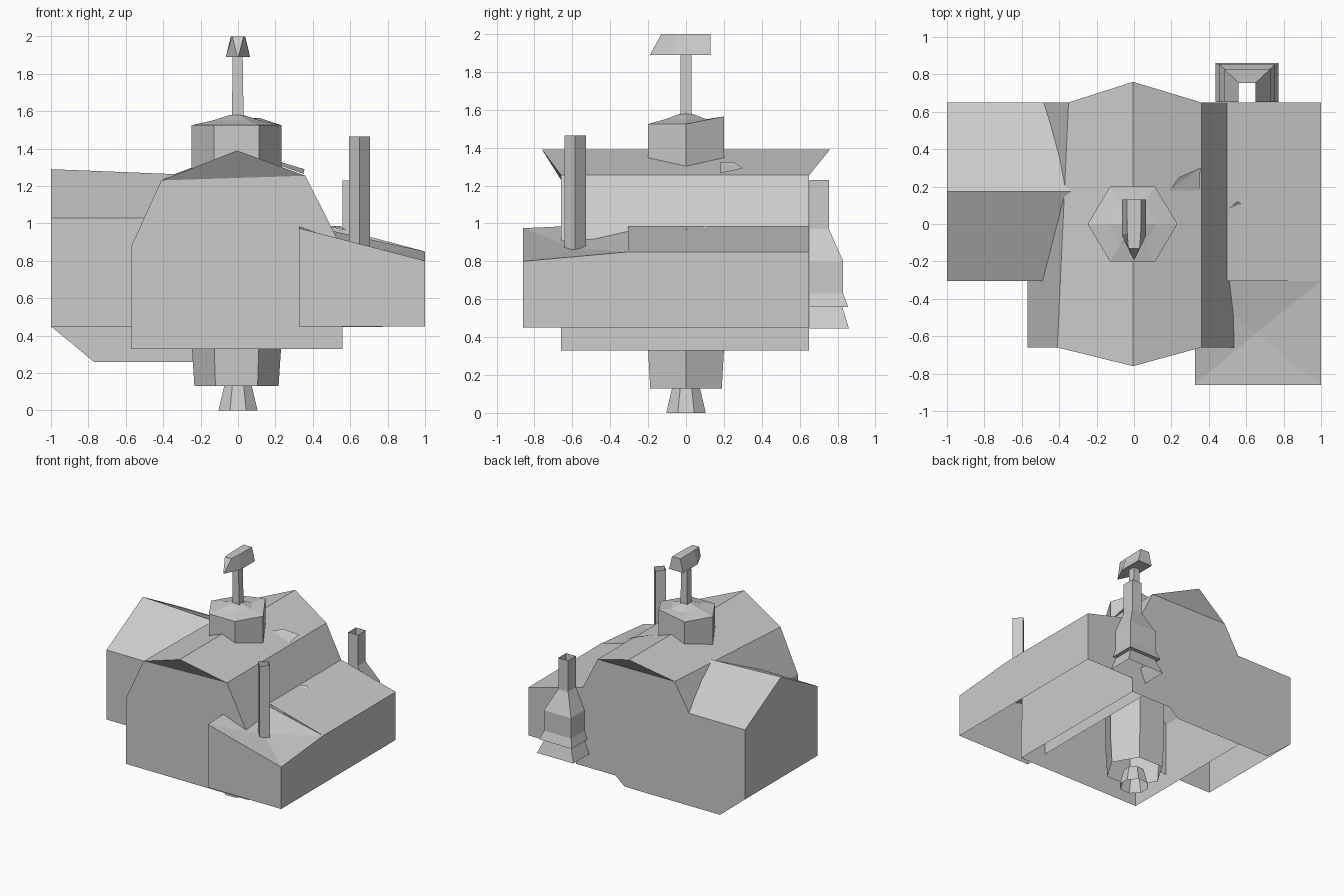
import bpy, bmesh, math

if "Cube" in bpy.data.objects:
    bpy.data.objects.remove(bpy.data.objects["Cube"])

grey = bpy.data.materials.new("plain_grey")
grey.diffuse_color = (0.6, 0.6, 0.6, 1)
grey.use_nodes = True
grey.node_tree.nodes["Principled BSDF"].inputs["Base Color"].default_value = grey.diffuse_color


def build(name, verts, faces):
    me = bpy.data.meshes.new(name)
    me.from_pydata(verts, [], faces)
    bm = bmesh.new()
    bm.from_mesh(me)
    bmesh.ops.recalc_face_normals(bm, faces=bm.faces)
    bm.to_mesh(me)
    bm.free()
    me.materials.append(grey)
    ob = bpy.data.objects.new(name, me)
    bpy.context.collection.objects.link(ob)
    return ob


def loft(name, rings, cap_start=True, cap_end=True, closed=True):
    n = len(rings[0])
    verts = [p for r in rings for p in r]
    faces = []
    for k in range(len(rings) - 1):
        for i in range(n if closed else n - 1):
            j = (i + 1) % n
            faces.append((k * n + i, k * n + j, (k + 1) * n + j, (k + 1) * n + i))
    if cap_start:
        faces.append(tuple(range(n))[::-1])
    if cap_end:
        faces.append(tuple(range((len(rings) - 1) * n, len(rings) * n)))
    return build(name, verts, faces)


def polygon(n, r, z, cx=0.0, cy=0.0, sy=1.0, turn=0.0):
    return [(cx + r * math.cos(turn + 2 * math.pi * i / n),
             cy + sy * r * math.sin(turn + 2 * math.pi * i / n), z) for i in range(n)]


def rect(x0, x1, y0, y1, z):
    return [(x0, y0, z), (x1, y0, z), (x1, y1, z), (x0, y1, z)]


# Main house, open below: two-pitch roof whose ridge juts out beyond both end walls
def house_ring(y, tip, lx, lz):
    return [(-0.57, y, 0.33), (-0.57, y, 0.88), (lx, y, lz), (-0.005, tip, 1.39),
            (0.36, y, 1.255), (0.55, y, 0.88), (0.56, y, 0.33)]

verts = house_ring(-0.66, -0.76, -0.41, 1.23) + house_ring(0.65, 0.76, -0.35, 1.26)
faces = [(i, i + 1, i + 8, i + 7) for i in range(6)]
for o in (0, 7):
    faces += [(o, o + 1, o + 2, o + 4, o + 5, o + 6), (o + 2, o + 3, o + 4)]
build("main_house", verts, faces)


# Left wing with a gable roof, open below
def wing_ring(x, ridge):
    return [(x, -0.305, 0.45), (x, -0.305, 1.03), (x, 0.175, ridge),
            (x, 0.65, 1.03), (x, 0.65, 0.45)]

loft("left_wing", [wing_ring(-1, 1.29), wing_ring(-0.3, 1.262)], True, False, closed=False)

# Right lean-to, open below
loft("right_lean_to", [[(0.325, y, 0.45), (0.325, y, 1.03), (1, y, 0.85), (1, y, 0.45)]
                       for y in (-0.305, 0.65)], False, True, closed=False)

# Front right annex with a dished roof around the chimney, open below and behind
v = rect(0.325, 1, -0.86, -0.305, 0.45)
v += [(0.325, -0.86, 0.975), (1, -0.86, 0.80), (1, -0.305, 0.85), (0.325, -0.305, 1.0),
      (0.65, -0.585, 0.87)]
f = []
for i in range(4):
    j = (i + 1) % 4
    f.append((i + 4, j + 4, 8))
    if i != 2:
        f.append((i, j, j + 4, i + 4))
build("front_annex", v, f)

# Square chimney turned by 45 degrees, open on top
loft("front_chimney", [polygon(4, 0.057, 0.84, 0.65, -0.585),
                       polygon(4, 0.057, 1.465, 0.65, -0.585)], False, False)

# Back wall with its lowered, chamfered skirt
outline = [(-1, 0.45), (-0.77, 0.26), (0.11, 0.26), (0.34, 0.45), (1, 0.45),
           (1, 0.85), (0.5, 0.98), (-0.5, 1.03), (-1, 1.03)]
build("back_wall", [(x, 0.651, z) for x, z in outline], [tuple(range(9))])

# Back furnace: square flue, shoulders and two flared skirts, open ends
furnace = [(1.23, 0.045, 0.755), (0.97, 0.045, 0.755), (0.80, 0.125, 0.83),
           (0.63, 0.125, 0.83), (0.56, 0.15, 0.855), (0.56, 0.12, 0.825),
           (0.445, 0.168, 0.86)]
loft("back_furnace", [rect(0.605 - w, 0.605 + w, 0.653, y, z) for z, w, y in furnace],
     False, False)

# Six-sided tower running through the house, open below
rings = [polygon(6, r, z, -0.008, 0, sy) for r, z, sy in
         ((0.225, 0.13, 0.97), (0.24, 0.36, 0.97), (0.24, 1.525, 0.965),
          (0.13, 1.55, 0.965), (0.035, 1.58, 0.965))]
x, y, z = rings[2][1]
rings[2][1] = (x, y, 1.565)  # one lifted roof corner
loft("tower", rings, False, True)

# Flared foot under the tower
loft("foot", [polygon(8, 0.113, 0, turn=math.pi / 8), polygon(8, 0.08, 0.13, turn=math.pi / 8)],
     False, False)

# Post and wedge-shaped head on the tower
loft("post", [rect(-0.033, 0.03, -0.03, 0.03, 1.55), rect(-0.028, 0.025, -0.028, 0.028, 1.90)],
     False, False)
loft("post_head", [
    [(-0.065, 0.13, 1.89), (-0.065, -0.06, 1.89), (-0.003, -0.19, 1.89),
     (0.003, -0.19, 1.89), (0.065, -0.06, 1.89), (0.065, 0.13, 1.89)],
    [(-0.038, 0.13, 2), (-0.036, -0.05, 2), (-0.03, -0.13, 2),
     (0.03, -0.13, 2), (0.036, -0.05, 2), (0.038, 0.13, 2)]])

# Small raised roof flap and a splinter on the lean-to
build("roof_flap", [(0.19, 0.18, 1.322), (0.35, 0.18, 1.265), (0.355, 0.3, 1.29),
                    (0.24, 0.25, 1.325)], [(0, 1, 2), (0, 2, 3)])
build("roof_splinter", [(0.5, 0.08, 0.985), (0.58, 0.11, 0.965), (0.57, -0.02, 0.967),
                        (0.55, 0.12, 0.985)], [(0, 1, 3), (0, 2, 1)])
